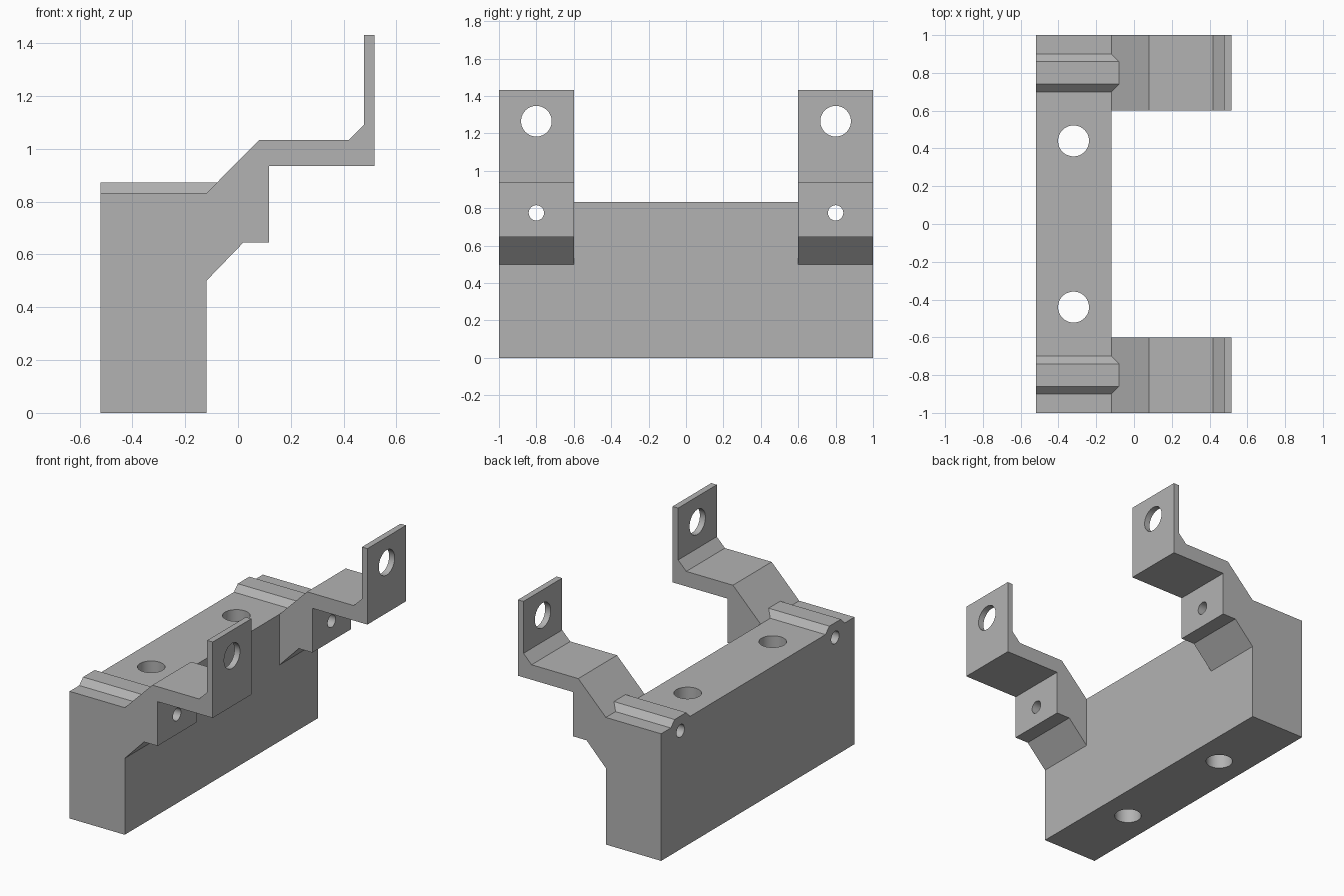
import bpy
import bmesh
from math import pi
from mathutils import Matrix, Vector

default_cube = bpy.data.objects.get("Cube")
if default_cube:
    bpy.data.objects.remove(default_cube, do_unlink=True)

grey = bpy.data.materials.new("plain grey")
grey.use_nodes = True
GREY = (0.45, 0.45, 0.45, 1)
grey.diffuse_color = GREY
grey.node_tree.nodes["Principled BSDF"].inputs["Base Color"].default_value = GREY


def make_object(name, bm):
    bmesh.ops.recalc_face_normals(bm, faces=bm.faces[:])
    mesh = bpy.data.meshes.new(name)
    bm.to_mesh(mesh)
    bm.free()
    mesh.materials.append(grey)
    obj = bpy.data.objects.new(name, mesh)
    bpy.context.collection.objects.link(obj)
    return obj


def prism(name, points, direction):
    """Extrude a closed outline of 3D points along a direction."""
    bm = bmesh.new()
    face = bm.faces.new([bm.verts.new(p) for p in points])
    grown = bmesh.ops.extrude_face_region(bm, geom=[face])["geom"]
    verts = [g for g in grown if isinstance(g, bmesh.types.BMVert)]
    bmesh.ops.translate(bm, verts=verts, vec=Vector(direction))
    return make_object(name, bm)


def drill(name, centre, radius, axis):
    bm = bmesh.new()
    turn = Matrix.Rotation(pi / 2, 4, "Y") if axis == "x" else Matrix()
    bmesh.ops.create_cone(bm, cap_ends=True, segments=48, radius1=radius,
                          radius2=radius, depth=3,
                          matrix=Matrix.Translation(centre) @ turn)
    return make_object(name, bm)


def combine(target, tool, operation):
    tool.hide_render = True
    mod = target.modifiers.new(tool.name, "BOOLEAN")
    mod.operation = operation
    mod.solver = "EXACT"
    mod.object = tool
    bpy.context.view_layer.objects.active = target
    bpy.ops.object.modifier_apply(modifier=mod.name)
    bpy.data.objects.remove(tool, do_unlink=True)


# Main block
BACK, FACE, TOP = -0.52, -0.12, 0.832
bracket = prism("bracket_body", [(BACK, -1, 0), (FACE, -1, 0),
                                 (FACE, -1, TOP), (BACK, -1, TOP)], (0, 2, 0))

# Side outline of a stepped arm with its upright tab
arm_outline = [(-0.3, 0.5), (FACE, 0.5), (0.02, 0.645), (0.118, 0.645),
               (0.118, 0.935), (0.517, 0.935), (0.517, 1.432),
               (0.477, 1.432), (0.477, 1.092), (0.418, 1.033),
               (0.08, 1.033), (FACE, TOP), (-0.3, TOP)]

# Raised rib section across the top of the block
rib_section = [(-0.1, 0.8), (0.1, 0.8), (0.1, TOP), (0.06, 0.872),
               (-0.06, 0.872), (-0.1, TOP)]

for side in (-1, 1):
    arm = prism("arm", [(x, side, z) for x, z in arm_outline],
                (0, -0.4 * side, 0))
    combine(bracket, arm, "UNION")
    rib = prism("rib", [(BACK, 0.8 * side + y, z) for y, z in rib_section],
                (0.5, 0, 0))
    combine(bracket, rib, "UNION")

# Mounting holes, tab holes and long narrow holes
for side in (-1, 1):
    for tool in (drill("mounting_hole", (-0.32, 0.44 * side, 0.5), 0.082, "z"),
                 drill("tab_hole", (0, 0.8 * side, 1.265), 0.082, "x"),
                 drill("long_hole", (0, 0.8 * side, 0.775), 0.041, "x")):
        combine(bracket, tool, "DIFFERENCE")

# Smooth hole walls, crisp edges elsewhere
bpy.ops.object.select_all(action="DESELECT")
bracket.select_set(True)
bpy.context.view_layer.objects.active = bracket
bpy.ops.object.shade_smooth_by_angle(angle=pi / 6)
